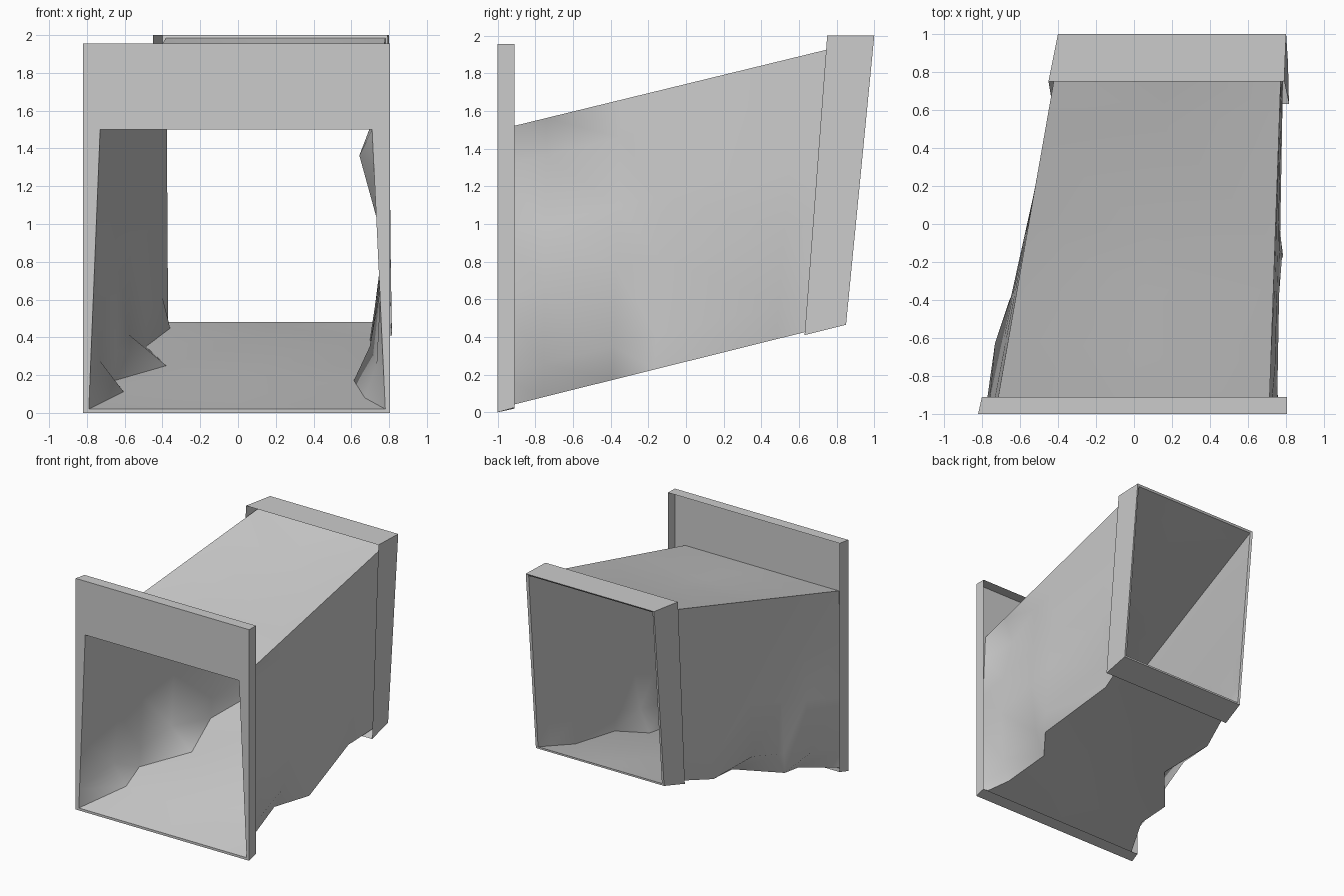
import bpy, bmesh
from mathutils import Vector

if "Cube" in bpy.data.objects:
    bpy.data.objects.remove(bpy.data.objects["Cube"])


def loft(name, rings, corners=()):
    """Skin closed rings, ends open. With corners: smooth panels, sharp seams."""
    bm = bmesh.new()
    rows = [[bm.verts.new(p) for p in ring] for ring in rings]
    n = len(rows[0])
    for a, b in zip(rows, rows[1:]):
        for i in range(n):
            j = (i + 1) % n
            f = bm.faces.new((a[i], a[j], b[j], b[i]))
            f.smooth = bool(corners)
        for c in corners:
            bm.edges.get((a[c], b[c])).smooth = False
    # crumpled quads are not planar, so split them cleanly
    if corners:
        bmesh.ops.triangulate(bm, faces=bm.faces[:])
    bmesh.ops.recalc_face_normals(bm, faces=bm.faces[:])
    me = bpy.data.meshes.new(name)
    bm.to_mesh(me)
    bm.free()
    ob = bpy.data.objects.new(name, me)
    bpy.context.collection.objects.link(ob)
    return ob


# Openings, in order: bottom left, top left, top right, bottom right
front_hole = [(-.79, -1, .02), (-.73, -1, 1.5), (.71, -1, 1.5), (.78, -1, .02)]
back_hole = [(-.37, .85, .48), (-.38, .99, 1.985), (.78, .99, 1.985), (.79, .85, .48)]

# Front frame: shallow tray, open at the back, with a low opening
loft("front_frame", [
    [(-.80, -.91, .02), (-.80, -.91, 1.955), (.805, -.91, 1.955), (.805, -.91, .025)],
    [(-.82, -1, 0), (-.82, -1, 1.955), (.805, -1, 1.955), (.805, -1, 0)],
    front_hole])

# Rear sleeve: leaning collar, open toward the front, with a thin rim
loft("rear_sleeve", [
    [(-.43, .63, .41), (-.45, .75, 2), (.79, .75, 2), (.815, .63, .41)],
    [(-.39, .85, .465), (-.40, 1, 2), (.80, 1, 2), (.81, .85, .465)],
    back_hole])

# Duct body: straight loft whose lower corners are crumpled inward.
# Per station: position along edge, corner shift, shift of the fold just above
left = [(0, 0, 0), (.2, .10, -.03), (.33, 0, 0), (.5, .20, 0),
        (.72, 0, 0), (.93, .04, 0), (1, 0, 0)]
right = [(0, 0, 0), (.13, -.11, -.04), (.33, -.17, -.08), (.45, 0, 0),
         (.8, -.09, -.06), (.93, -.03, -.02), (1, 0, 0)]
sag = [0, .01, .03, .04, .03, .01, 0]      # floor hump and roof dip
edges = [(Vector(a), Vector(b)) for a, b in zip(front_hole, back_hole)]


def on_edge(k, t):
    a, b = edges[k]
    return a.lerp(b, t)


def side(dx):
    return Vector((dx, 0, 0))


rings = []
for i, ((tl, dl, fl), (tr, dr, fr)) in enumerate(zip(left, right)):
    low_l, top_l = on_edge(0, tl), on_edge(1, tl)
    low_r, top_r = on_edge(3, tr), on_edge(2, tr)
    dent = side(-.085 if i == 1 else 0)     # small dent high on the right
    corner_l, corner_r = low_l + side(dl), low_r + side(dr)
    lift = Vector((0, 0, sag[i]))
    rings.append([corner_l,
                  low_l.lerp(top_l, .11) + side(fl),
                  low_l.lerp(top_l, .4), low_l.lerp(top_l, .7),
                  top_l, top_l.lerp(top_r, .5) - lift, top_r,
                  low_r.lerp(top_r, .865) + dent,
                  low_r.lerp(top_r, .62), low_r.lerp(top_r, .4),
                  low_r.lerp(top_r, .12) + side(fr),
                  corner_r, corner_r.lerp(corner_l, .5) + lift])
loft("duct_body", rings, corners=(0, 4, 6, 11))
